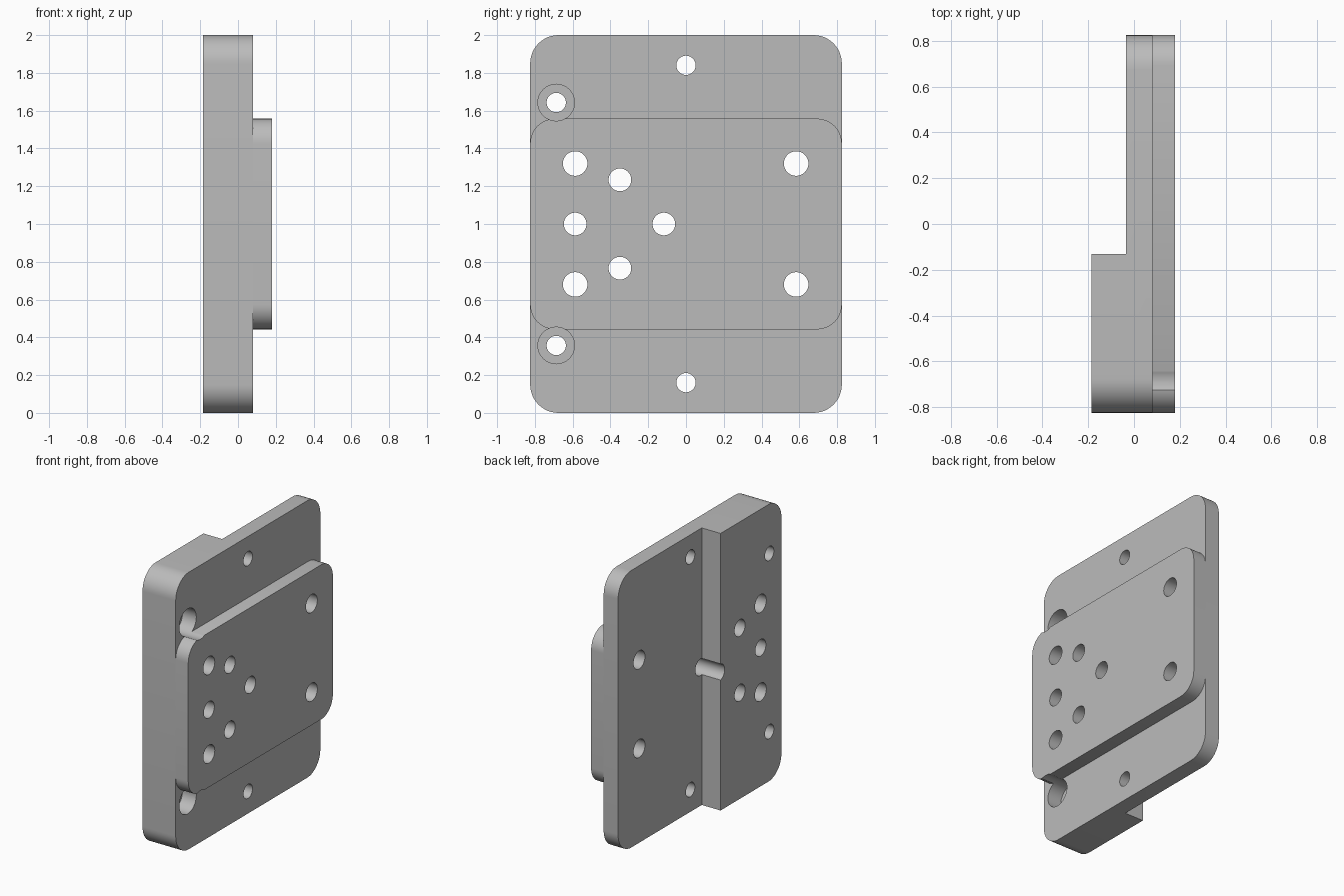
import bpy, bmesh, math
from mathutils import Matrix, Vector

cube = bpy.data.objects.get("Cube")
if cube:
    bpy.data.objects.remove(cube, do_unlink=True)

grey = bpy.data.materials.new("machined_grey")
grey.use_nodes = True
colour = (0.5, 0.5, 0.5, 1)
grey.diffuse_color = colour
grey.node_tree.nodes["Principled BSDF"].inputs["Base Color"].default_value = colour

HALF_WIDTH = 0.825
BACK, STEP, FACE, FRONT = -0.185, -0.035, 0.08, 0.18   # layers along x
MID = 1.0                                              # mirror height


def finish(name, bm):
    bmesh.ops.recalc_face_normals(bm, faces=bm.faces)
    mesh = bpy.data.meshes.new(name)
    bm.to_mesh(mesh)
    bm.free()
    obj = bpy.data.objects.new(name, mesh)
    bpy.context.collection.objects.link(obj)
    obj.data.materials.append(grey)
    return obj


def rounded_slab(name, x0, x1, half_height, radius, steps=12):
    """Rounded rectangle in the yz plane, extruded along x."""
    bm = bmesh.new()
    verts = []
    for corner, (sy, sz) in enumerate([(1, 1), (-1, 1), (-1, -1), (1, -1)]):
        for i in range(steps + 1):
            a = (corner + i / steps) * math.pi / 2
            y = sy * (HALF_WIDTH - radius) + radius * math.cos(a)
            z = MID + sz * (half_height - radius) + radius * math.sin(a)
            verts.append(bm.verts.new((x0, y, z)))
    face = bm.faces.new(verts)
    new = bmesh.ops.extrude_face_region(bm, geom=[face])["geom"]
    bmesh.ops.translate(bm, vec=(x1 - x0, 0, 0),
                        verts=[v for v in new if isinstance(v, bmesh.types.BMVert)])
    return finish(name, bm)


def hole_cutter(name, holes, x0, x1):
    """Cylinders along x at each (y, z, radius)."""
    bm = bmesh.new()
    for y, z, r in holes:
        place = Matrix.Translation(((x0 + x1) / 2, y, z)) @ Matrix.Rotation(math.pi / 2, 4, 'Y')
        bmesh.ops.create_cone(bm, cap_ends=True, segments=48, radius1=r, radius2=r,
                              depth=x1 - x0, matrix=place)
    return finish(name, bm)


def box_cutter(name, low, high):
    low, high = Vector(low), Vector(high)
    bm = bmesh.new()
    place = Matrix.Translation((low + high) / 2) @ Matrix.Diagonal((high - low).to_4d())
    bmesh.ops.create_cube(bm, size=1, matrix=place)
    return finish(name, bm)


def cut(obj, cutters):
    for cutter in cutters:
        mod = obj.modifiers.new(cutter.name, 'BOOLEAN')
        mod.operation = 'DIFFERENCE'
        mod.solver = 'EXACT'
        mod.object = cutter
    bpy.context.view_layer.update()
    graph = bpy.context.evaluated_depsgraph_get()
    result = bpy.data.meshes.new_from_object(obj.evaluated_get(graph))
    obj.modifiers.clear()
    obj.data = result


# Main plate and raised pad
plate = rounded_slab("base_plate", BACK, FACE, 1.0, 0.15)
pad = rounded_slab("raised_pad", FACE, FRONT, 0.558, 0.132)

# Hole layout: mirrored pairs above and below the middle, then centre-line holes
pairs = [(0, 0.84, 0.051), (-0.687, 0.643, 0.051), (-0.587, 0.32, 0.065),
         (0.583, 0.32, 0.065), (-0.35, 0.234, 0.06)]
holes = [(y, MID + s * dz, r) for y, dz, r in pairs for s in (1, -1)]
holes += [(-0.587, MID, 0.06), (-0.117, MID, 0.06)]
through = hole_cutter("through_holes", holes, -0.5, 0.5)
bores = hole_cutter("counterbores", [(-0.687, MID + s * 0.643, 0.097) for s in (1, -1)],
                    FACE - 0.11, 0.5)
relief = box_cutter("back_relief", (-0.5, -0.13, -0.5), (STEP, 1.5, 2.5))

cut(plate, [relief, through, bores])
cut(pad, [through, bores])
for helper in (through, bores, relief):
    bpy.data.objects.remove(helper, do_unlink=True)

# Smooth curved walls, keep the machined edges sharp
bpy.ops.object.select_all(action='DESELECT')
for obj in (plate, pad):
    obj.select_set(True)
bpy.context.view_layer.objects.active = plate
bpy.ops.object.shade_smooth_by_angle(angle=math.radians(30))
